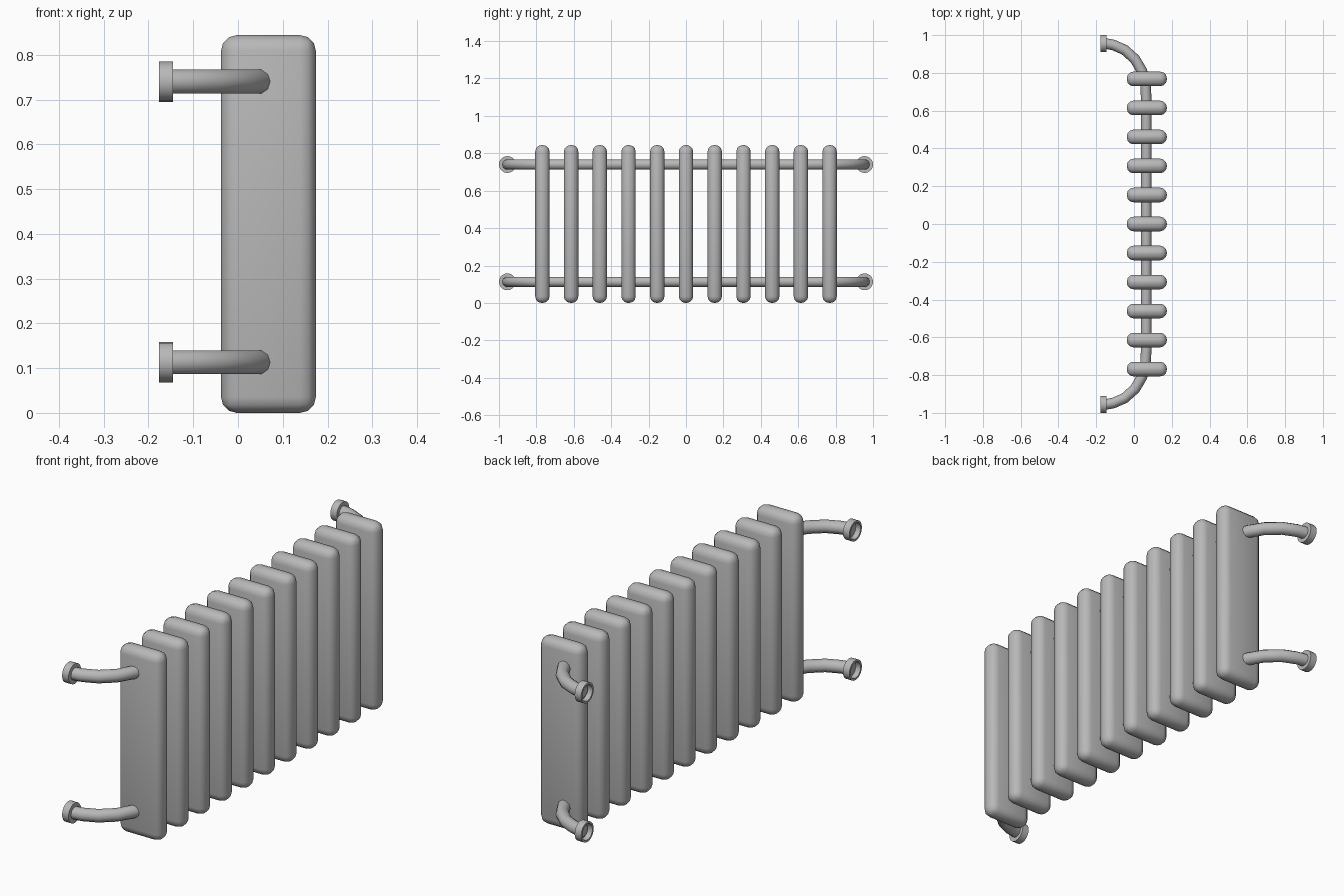
import bpy, bmesh, math
from mathutils import Matrix

if "Cube" in bpy.data.objects:
    bpy.data.objects.remove(bpy.data.objects["Cube"], do_unlink=True)

# Single painted-metal colour
GREY = (0.48, 0.48, 0.48, 1)
metal = bpy.data.materials.new("grey_metal")
metal.use_nodes = True
metal.diffuse_color = GREY
metal.node_tree.nodes["Principled BSDF"].inputs["Base Color"].default_value = GREY


def finish(obj, angle):
    """Give an object its material and smooth shading."""
    if not obj.data.materials:
        obj.data.materials.append(metal)
    bpy.ops.object.select_all(action='DESELECT')
    obj.select_set(True)
    bpy.context.view_layer.objects.active = obj
    if obj.type == 'CURVE':
        bpy.ops.object.convert(target='MESH')
    bpy.ops.object.shade_smooth_by_angle(angle=math.radians(angle))
    return bpy.context.object


def add(name, data):
    obj = bpy.data.objects.new(name, data)
    bpy.context.collection.objects.link(obj)
    return obj


# Rounded slab used for every radiator fin
FIN_X, FIN_Z = 0.068, 0.422
bm = bmesh.new()
bmesh.ops.create_cube(bm, size=1, matrix=Matrix.Diagonal((0.212, 0.077, 0.844, 1)))
bmesh.ops.bevel(bm, geom=bm.edges[:], offset=0.035, segments=3,
                profile=0.5, affect='EDGES')
fin_mesh = bpy.data.meshes.new("fin")
bm.to_mesh(fin_mesh)
bm.free()
for i in range(11):
    fin = add(f"fin_{i + 1}", fin_mesh)
    fin.location = (FIN_X, (i - 5) * 0.1536, FIN_Z)
finish(fin, 50)

# Pipe path for one end, mirrored to the other
bend = [(0.065, 0.66), (0.06, 0.75), (0.042, 0.81), (0.005, 0.873),
        (-0.05, 0.922), (-0.11, 0.948), (-0.156, 0.956)]
path = [(x, -y) for x, y in reversed(bend)] + bend


def pipe(name, z):
    curve = bpy.data.curves.new(name, 'CURVE')
    curve.dimensions = '3D'
    curve.bevel_depth = 0.028
    curve.bevel_resolution = 3
    curve.use_fill_caps = True
    spline = curve.splines.new('POLY')
    spline.points.add(len(path) - 1)
    for point, (x, y) in zip(spline.points, path):
        point.co = (x, y, z, 1)
    finish(add(name, curve), 50)


# Wall flange: a shallow cup, open toward the wall
def flange(name, y, z, sides=20):
    profile = [(-0.145, 0), (-0.145, 0.045), (-0.177, 0.045),
               (-0.177, 0.036), (-0.153, 0.036), (-0.153, 0)]
    bm = bmesh.new()
    verts = [bm.verts.new((x, r, 0)) for x, r in profile]
    edges = [bm.edges.new(pair) for pair in zip(verts, verts[1:])]
    bmesh.ops.spin(bm, geom=verts + edges, cent=(0, 0, 0), axis=(1, 0, 0),
                   angle=math.tau, steps=sides)
    bmesh.ops.remove_doubles(bm, verts=bm.verts[:], dist=0.0005)
    bmesh.ops.recalc_face_normals(bm, faces=bm.faces[:])
    mesh = bpy.data.meshes.new(name)
    bm.to_mesh(mesh)
    bm.free()
    obj = add(name, mesh)
    obj.location = (0, y, z)
    finish(obj, 35)


for level, z in (("upper", 0.74), ("lower", 0.113)):
    pipe(f"{level}_pipe", z)
    for end, y in (("front", -0.955), ("back", 0.955)):
        flange(f"{level}_{end}_flange", y, z)
